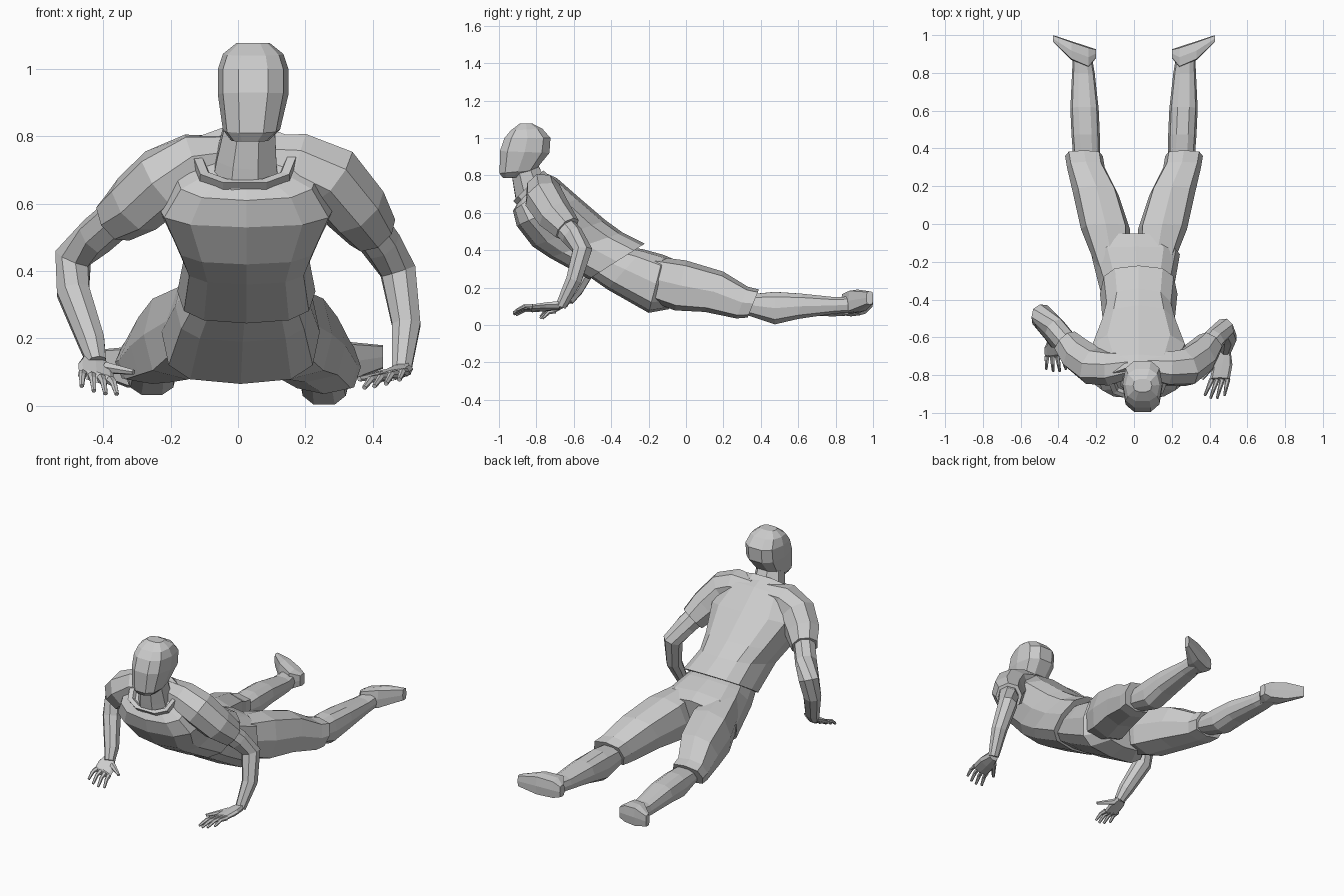
import bpy, bmesh, math
from mathutils import Vector as V

cube = bpy.data.objects.get("Cube")
if cube:
    bpy.data.objects.remove(cube, do_unlink=True)

colour = (0.6, 0.6, 0.6, 1)
grey = bpy.data.materials.new("plain grey")
grey.use_nodes = True
grey.diffuse_color = colour
grey.node_tree.nodes["Principled BSDF"].inputs["Base Color"].default_value = colour


def loft(name, rings, sides=8, power=0.75, caps=True):
    """Skin a row of rounded cross-sections, each (centre, half axis u, half axis v)."""

    def rounded(value):
        return math.copysign(abs(round(value, 6)) ** power, value)

    bm = bmesh.new()
    rows = []
    for centre, u, v in rings:
        angles = [math.tau * i / sides for i in range(sides)]
        rows.append([bm.verts.new(centre + u * rounded(math.cos(a)) + v * rounded(math.sin(a)))
                     for a in angles])
    for lower, upper in zip(rows, rows[1:]):
        for i in range(sides):
            j = (i + 1) % sides
            bm.faces.new((lower[i], lower[j], upper[j], upper[i]))
    if caps:
        bm.faces.new(rows[0][::-1])
        bm.faces.new(rows[-1])
    bmesh.ops.recalc_face_normals(bm, faces=bm.faces)
    mesh = bpy.data.meshes.new(name)
    bm.to_mesh(mesh)
    bm.free()
    mesh.materials.append(grey)
    bpy.context.collection.objects.link(bpy.data.objects.new(name, mesh))


def section(middle, half_width, front, back):
    """Cross-section spanning two (y, z) side-profile points, with a half width in x."""
    a, b = V((middle, *front)), V((middle, *back))
    return (a + b) / 2, V((half_width, 0, 0)), (b - a) / 2


def body(name, rows, middle, sides=10, power=0.75):
    """Trunk or leg part from (half width, front point, back point) rows."""
    loft(name, [section(middle(i), *row) for i, row in enumerate(rows)], sides, power)


def tube(name, points, start, end, bulge=0.0, sides=8):
    """Round limb whose radius runs from start to end, swelling halfway."""
    points = [V(p) for p in points]
    last = len(points) - 1
    rings = []
    for i, point in enumerate(points):
        along = points[min(i + 1, last)] - points[max(i - 1, 0)]
        t = i / last
        radius = start + (end - start) * t + bulge * math.sin(math.pi * t)
        u = along.cross(V((0.3, -0.8, 0.3))).normalized()
        v = along.cross(u).normalized()
        rings.append((point, u * radius, v * radius))
    loft(name, rings, sides, power=0.9)


# Head and neck
body("head", [
    (.055, (-.98, .785), (-.87, .79)),
    (.085, (-1, .81), (-.8, .83)),
    (.105, (-1, .93), (-.725, .92)),
    (.105, (-.975, 1), (-.72, 1)),
    (.09, (-.94, 1.04), (-.765, 1.05)),
    (.05, (-.89, 1.077), (-.82, 1.077)),
], middle=lambda i: min(.035 + i * .005, .045))
tube("neck", [(.02, -.8, .64), (.025, -.83, .73), (.035, -.86, .83)], start=.11, end=.08)

# Shirt with an open neckline and flared hem
neckline = (.15, (-.905, .645), (-.745, .81))
body("shirt", [
    neckline,
    (.215, (-.925, .61), (-.69, .785)),
    (.27, (-.905, .53), (-.57, .68)),
    (.215, (-.82, .42), (-.43, .56)),
    (.188, (-.73, .36), (-.34, .495)),
    (.205, (-.52, .245), (-.22, .435)),
], middle=lambda i: .025, sides=12, power=.7)

# Collar folded up out of the neckline and back inside it
centre, across, deep = section(.02, *neckline)
normal = deep.cross(across).normalized()
normal *= math.copysign(1, normal.z)
loft("collar", [(centre + normal * lift, across * size, deep * size)
                for size, lift in ((1.05, -.01), (1.03, .025), (.85, .02), (.75, -.02))],
     sides=10, caps=False)

# Trousers: hips, then one leg per side
body("hips", [
    (.17, (-.52, .26), (-.32, .42)),
    (.2, (-.42, .19), (-.23, .405)),
    (.235, (-.2, .065), (-.12, .375)),
    (.15, (-.09, .085), (-.05, .345)),
], middle=lambda i: .02 - i * .006, sides=12, power=.65)

for side, s, knee, drop in (("left", 1, 0, 0), ("right", -1, .03, -.015)):
    thigh_middles = (.11, .15, .2, .255, .265)
    body(side + "_trouser_leg", [
        (.085, (-.25, .15), (-.23, .375)),
        (.13, (-.06, .078), (0, .345)),
        (.12, (.1, .07), (.2, .285)),
        (.1, (.27, .035 + knee), (.33, .205)),
        (.1, (.33, .04 + knee), (.39, .19)),
    ], middle=lambda i: s * thigh_middles[i], sides=8, power=.65)
    body(side + "_calf", [
        (.07, (.33, .05 + knee), (.33, .165)),
        (.075, (.475, knee), (.475, .18)),
        (.075, (.6, .03 + knee / 2), (.62, .17)),
        (.06, (.8, .06 + drop), (.8, .15 + drop)),
        (.05, (.89, .065 + drop), (.89, .155 + drop)),
    ], middle=lambda i: s * (.25 + i * .006))
    # Foot turned outward: the flat sole runs straight from heel to toe, facing back
    foot = []
    for x, thickness, height in ((.2, .045, .07), (.24, .11, .11), (.33, .1, .12), (.43, .035, .07)):
        along = (x - .2) / .23
        sole = .925 + .075 * along
        foot.append((V((s * x, sole - thickness / 2, .11 + .035 * along + drop)),
                     V((0, 0, height / 2)), V((0, thickness / 2, 0))))
    loft(side + "_foot", foot, power=.35)

# Sleeves and bare arms
sleeve = dict(start=.07, end=.075, bulge=.03)
arm = dict(start=.06, end=.03, bulge=.01)
tube("left_sleeve", [(.06, -.75, .735), (.18, -.765, .72), (.27, -.76, .68),
                     (.35, -.7, .585), (.4, -.635, .515)], **sleeve)
tube("left_arm", [(.36, -.69, .57), (.425, -.61, .48), (.475, -.555, .4),
                  (.5, -.6, .24), (.485, -.67, .1)], **arm)
tube("right_sleeve", [(-.02, -.75, .735), (-.13, -.765, .72), (-.22, -.75, .67),
                      (-.3, -.69, .6), (-.36, -.625, .555)], **sleeve)
tube("right_arm", [(-.32, -.67, .59), (-.42, -.55, .505), (-.49, -.48, .44),
                   (-.49, -.51, .34), (-.435, -.59, .19), (-.42, -.63, .13)], **arm)


def hand(side, s, wrist, knuckle, tip, thumb_tip):
    """Flat palm, four spread fingers and an inward thumb."""
    wrist, knuckle, tip, thumb_tip = V(wrist), V(knuckle), V(tip), V(thumb_tip)
    across, thick = V((.052, 0, s * .012)), V((0, .008, .02))
    loft(side + "_palm", [(wrist, across * .55, thick * 1.2),
                          (wrist.lerp(knuckle, .5), across, thick),
                          (knuckle, across, thick * .8)])
    for i, name in enumerate(("inner", "long", "ring", "little")):
        spread = (i / 1.5 - 1) * s
        root = knuckle + across * spread * .8
        end = tip + across * spread - (tip - knuckle) * abs(spread) * .2
        bend = root.lerp(end, .5) + V((0, 0, .012))
        tube(f"{side}_{name}_finger", (root, bend, end), start=.014, end=.007, sides=6)
    base = wrist.lerp(knuckle, .35) - across * s * .6
    tube(side + "_thumb", (base, base.lerp(thumb_tip, .5), thumb_tip),
         start=.018, end=.008, sides=6)


hand("left", 1, wrist=(.483, -.67, .105), knuckle=(.455, -.82, .09),
     tip=(.42, -.93, .06), thumb_tip=(.36, -.82, .08))
hand("right", -1, wrist=(-.425, -.61, .14), knuckle=(-.42, -.7, .085),
     tip=(-.41, -.785, .037), thumb_tip=(-.31, -.7, .1))
